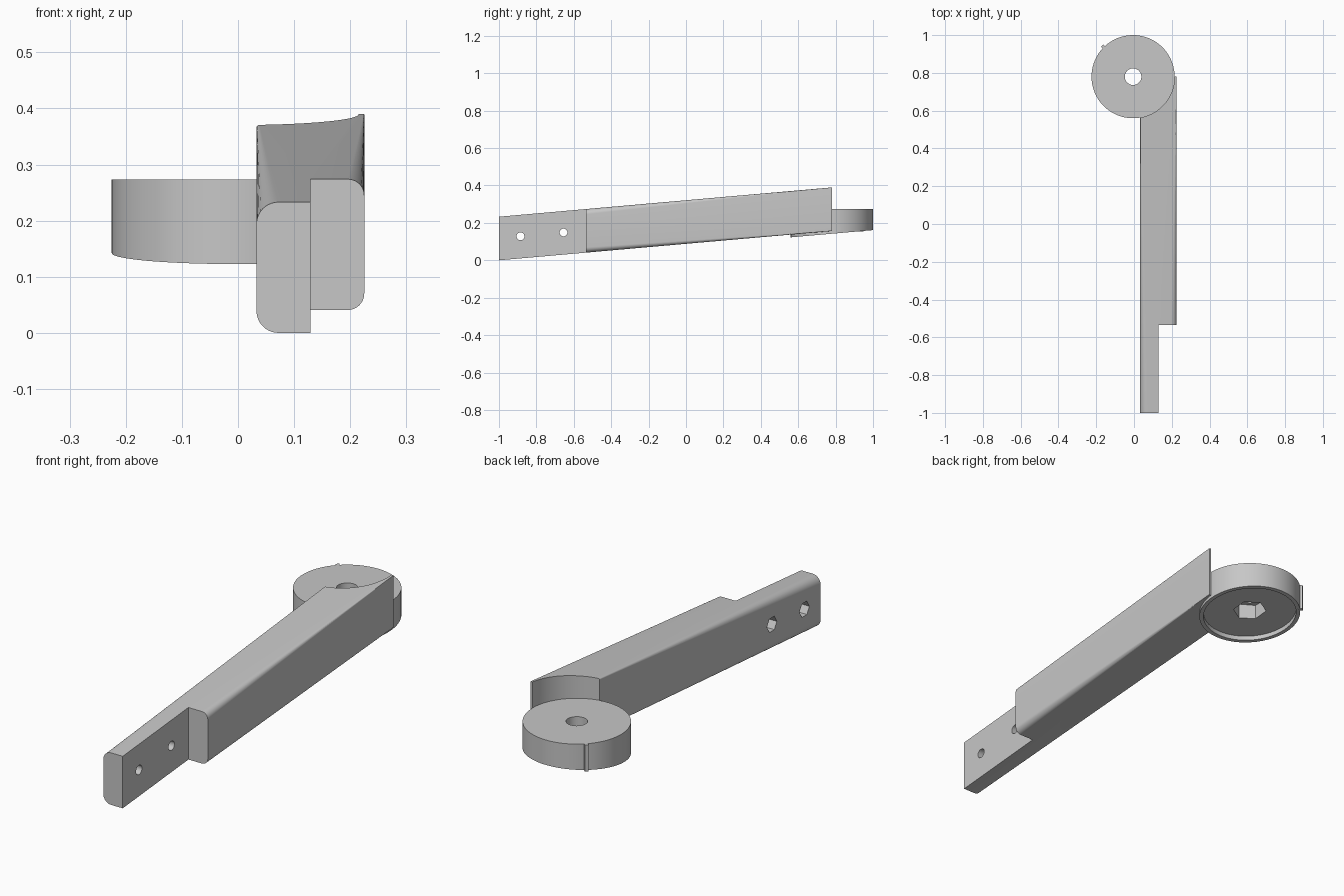
import bpy, bmesh, math
from mathutils import Matrix

cube = bpy.data.objects.get("Cube")
if cube:
    bpy.data.objects.remove(cube, do_unlink=True)

SLOPE = 0.088            # rise of the arm per unit of length
CX, CY, R = -0.005, 0.78, 0.22   # disc centre and radius

grey = bpy.data.materials.new("light grey")
grey.use_nodes = True
colour = (0.57, 0.57, 0.57, 1)
grey.diffuse_color = colour
grey.node_tree.nodes["Principled BSDF"].inputs["Base Color"].default_value = colour


def finish(name, bm):
    bmesh.ops.recalc_face_normals(bm, faces=bm.faces)
    mesh = bpy.data.meshes.new(name)
    bm.to_mesh(mesh)
    bm.free()
    mesh.materials.append(grey)
    obj = bpy.data.objects.new(name, mesh)
    bpy.context.collection.objects.link(obj)
    return obj


def box(name, low, high, turn=0):
    """Box between two corners, turned about the disc axis."""
    bm = bmesh.new()
    bmesh.ops.create_cube(bm, size=1)
    for v in bm.verts:
        v.co = [l + (c + 0.5) * (h - l) for c, l, h in zip(v.co, low, high)]
    if turn:
        bm.transform(Matrix.Translation((CX, CY, 0)) @ Matrix.Rotation(turn, 4, "Z"))
    return finish(name, bm)


def upright(name, sides, radius, low, high, tilt_low=False, tilt_high=False):
    """Upright prism on the disc axis whose ends may follow the arm's slope."""
    bm = bmesh.new()
    bmesh.ops.create_cone(bm, cap_ends=True, segments=sides, radius1=radius,
                          radius2=radius, depth=2)
    for v in bm.verts:
        top = v.co.z > 0
        tilt = tilt_high if top else tilt_low
        v.co.z = (high if top else low) + (SLOPE * v.co.y if tilt else 0)
    bm.transform(Matrix.Translation((CX, CY, 0)))
    return finish(name, bm)


def cross(name, sides, radius, x0, x1, y, z):
    """Prism lying along x."""
    bm = bmesh.new()
    bmesh.ops.create_cone(bm, cap_ends=True, segments=sides, radius1=radius,
                          radius2=radius, depth=x1 - x0)
    bm.transform(Matrix.Translation(((x0 + x1) / 2, y, z))
                 @ Matrix.Rotation(math.pi / 2, 4, "Y"))
    return finish(name, bm)


def boolean(obj, cutter, operation="DIFFERENCE"):
    mod = obj.modifiers.new("cut", "BOOLEAN")
    mod.operation, mod.solver, mod.object = operation, "EXACT", cutter
    bpy.context.view_layer.objects.active = obj
    bpy.ops.object.modifier_apply(modifier=mod.name)
    bpy.data.objects.remove(cutter, do_unlink=True)


def section(bm, y, radius, steps=10):
    """Rounded rectangle across the arm."""
    x0, x1 = 0.033, 0.225
    z0 = SLOPE * (y + 1)
    z1 = z0 + 0.233
    corners = [(x1, z1, -1, -1), (x0, z1, 1, -1), (x0, z0, 1, 1), (x1, z0, -1, 1)]
    ring = []
    for i, (x, z, sx, sz) in enumerate(corners):
        for k in range(steps + 1):
            a = math.pi / 2 * (i + k / steps)
            ring.append(bm.verts.new((x + radius * (sx + math.cos(a)), y,
                                      z + radius * (sz + math.sin(a)))))
    return ring


# Arm: rounded at the front, fading to square corners at the disc
bm = bmesh.new()
front = section(bm, -1, 0.039)
back = section(bm, CY, 0.0006)
n = len(front)
for i in range(n):
    j = (i + 1) % n
    bm.faces.new((front[i], front[j], back[j], back[i]))
bm.faces.new(front)
bm.faces.new(back)
arm = finish("arm", bm)

# Lap notch, round seat for the disc, bolt holes with nut pockets
boolean(arm, box("notch_cutter", (0.129, -1.1, -0.1), (0.3, -0.535, 0.5)))
boolean(arm, upright("seat_cutter", 96, R, -0.1, 0.6))
for y in (-0.885, -0.655):
    z = 0.118 + SLOPE * (y + 1)
    boolean(arm, cross("bolt_cutter", 24, 0.021, 0, 0.2, y, z))
    boolean(arm, cross("nut_cutter", 6, 0.035, 0, 0.073, y, z))

# Disc: level top, sloping underside with a rimmed recess and a hex socket
disc = upright("disc", 96, R, 0.142, 0.273, tilt_low=True)
boolean(disc, upright("recess_cutter", 96, R - 0.018, 0.05, 0.162, True, True))
boolean(disc, upright("bore_cutter", 32, 0.044, 0, 0.4))
boolean(disc, upright("socket_cutter", 6, 0.072, 0, 0.225))

# Index rib on the rim of the disc
rib = box("index_rib", (R - 0.008, -0.008, 0.154), (R + 0.012, 0.008, 0.273),
          math.radians(135))

for obj in (arm, disc, rib):
    bpy.ops.object.select_all(action="DESELECT")
    obj.select_set(True)
    bpy.context.view_layer.objects.active = obj
    bpy.ops.object.shade_smooth_by_angle(angle=math.radians(25))
